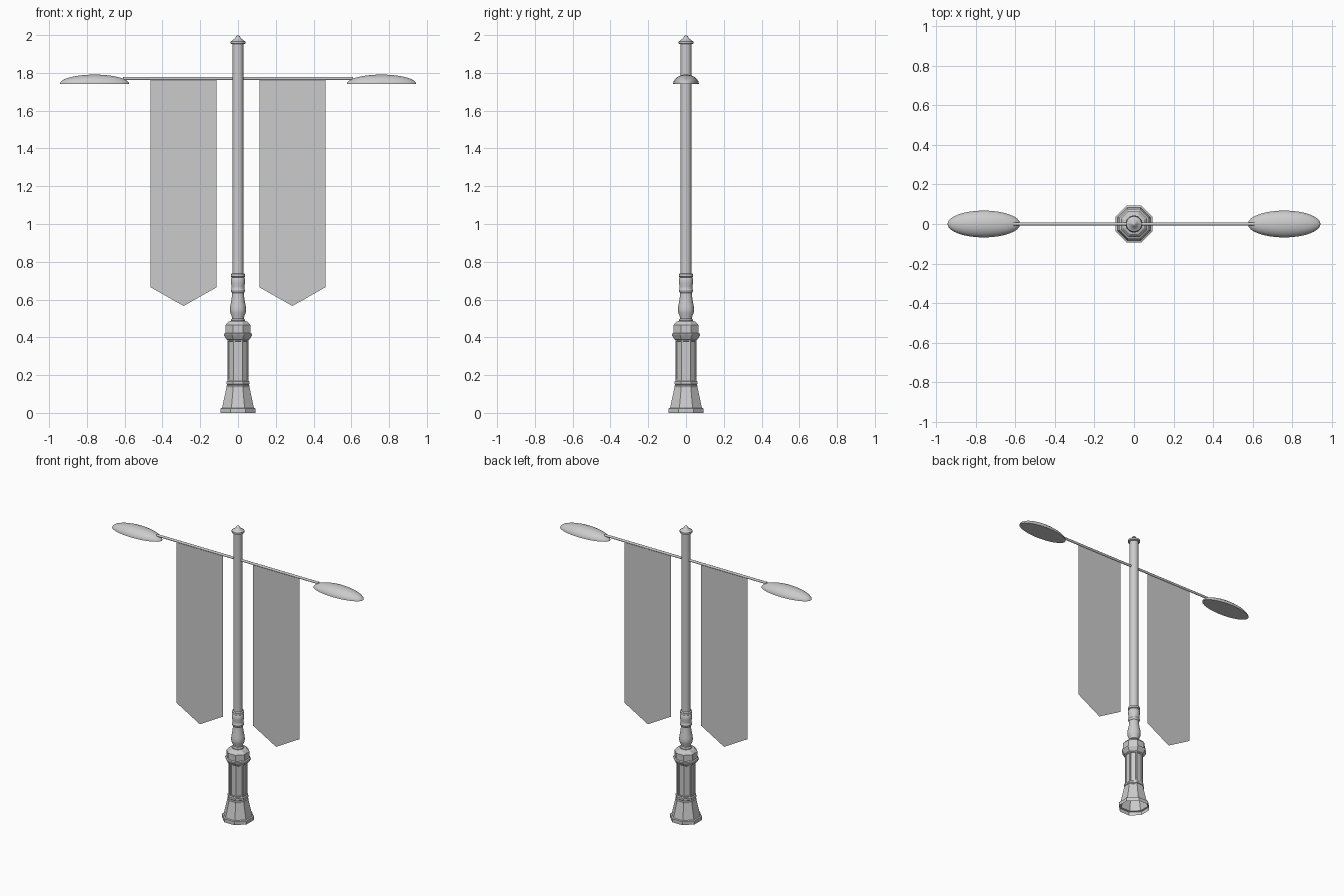
import bpy, bmesh, math

if "Cube" in bpy.data.objects:
    bpy.data.objects.remove(bpy.data.objects["Cube"])

def make_object(name, bm, smooth=None):
    mesh = bpy.data.meshes.new(name)
    bm.to_mesh(mesh)
    bm.free()
    ob = bpy.data.objects.new(name, mesh)
    bpy.context.collection.objects.link(ob)
    if smooth:
        bpy.ops.object.select_all(action='DESELECT')
        bpy.context.view_layer.objects.active = ob
        ob.select_set(True)
        bpy.ops.object.shade_smooth_by_angle(angle=math.radians(smooth))
    return ob

def lathe(name, profile, sides, flat=False, smooth=None, panel=None):
    """Stack rings of (radius, z); flat=True reads the radius as half the width across flats."""
    bm = bmesh.new()
    k = 1 / math.cos(math.pi / sides) if flat else 1
    off = math.pi / sides if flat else 0
    rings = []
    for r, z in profile:
        if r == 0:
            rings.append([bm.verts.new((0, 0, z))] * sides)
        else:
            rings.append([bm.verts.new((r * k * math.cos(off + i * math.tau / sides),
                                        r * k * math.sin(off + i * math.tau / sides), z))
                          for i in range(sides)])
    panels = []
    for n, (a, b) in enumerate(zip(rings, rings[1:])):
        for i in range(sides):
            j = (i + 1) % sides
            f = bm.faces.new(list(dict.fromkeys((a[i], a[j], b[j], b[i]))))
            if n == panel:
                panels.append(f)
    bm.normal_update()
    # recessed panels
    if panels:
        bmesh.ops.inset_individual(bm, faces=panels, thickness=0.008, depth=0)
        bmesh.ops.inset_individual(bm, faces=panels, thickness=0.003, depth=-0.004)
    return make_object(name, bm, smooth)

# octagonal pedestal
lathe("pedestal", [(0.093, 0), (0.093, 0.024), (0.084, 0.027), (0.062, 0.132),
                   (0.062, 0.142), (0.057, 0.146), (0.057, 0.15), (0.061, 0.153),
                   (0.061, 0.165), (0.055, 0.17), (0.055, 0.385), (0.062, 0.39),
                   (0.075, 0.412), (0.075, 0.418), (0.067, 0.422), (0.067, 0.464),
                   (0.051, 0.482), (0.036, 0.486), (0, 0.486)], 8, flat=True, panel=9)

# turned collar between pedestal and pole
lathe("collar", [(0.036, 0.484), (0.037, 0.492), (0.031, 0.5), (0.032, 0.508),
                 (0.041, 0.53), (0.043, 0.545), (0.041, 0.565), (0.034, 0.6),
                 (0.031, 0.635), (0.037, 0.642), (0.038, 0.65), (0.034, 0.657),
                 (0.034, 0.67), (0.038, 0.69), (0.037, 0.71), (0.033, 0.718),
                 (0.038, 0.722), (0.038, 0.735), (0.029, 0.739)], 24, smooth=35)

# pole and finial
lathe("pole", [(0.029, 0.73), (0.029, 1.956)], 24, smooth=35)
lathe("finial", [(0.029, 1.952), (0.039, 1.955), (0.039, 1.967), (0.03, 1.971),
                 (0.015, 1.985), (0.009, 1.995), (0, 2.0)], 24, smooth=35)

# crossarm
bm = bmesh.new()
bmesh.ops.create_cone(bm, cap_ends=True, segments=16, radius1=0.008, radius2=0.008, depth=1.22)
arm = make_object("crossarm", bm, smooth=35)
arm.rotation_euler = (0, math.pi / 2, 0)
arm.location = (0, 0, 1.77)

for side, s in (("left", -1), ("right", 1)):
    # domed lamp head with a flat underside
    profile = [(0, 0)] + [(math.cos(t * math.pi / 20), math.sin(t * math.pi / 20)) for t in range(10)] + [(0, 1)]
    lamp = lathe(side + "_lamp_head", profile, 32, smooth=40)
    lamp.scale = (0.184, 0.068, 0.05)
    lamp.location = (s * 0.76, 0, 1.741)

    # pointed cloth banner
    bm = bmesh.new()
    pts = [(0.113, 1.767), (0.463, 1.767), (0.463, 0.665), (0.288, 0.566), (0.113, 0.665)]
    bm.faces.new([bm.verts.new((s * x, 0, z)) for x, z in pts])
    make_object(side + "_banner", bm)
